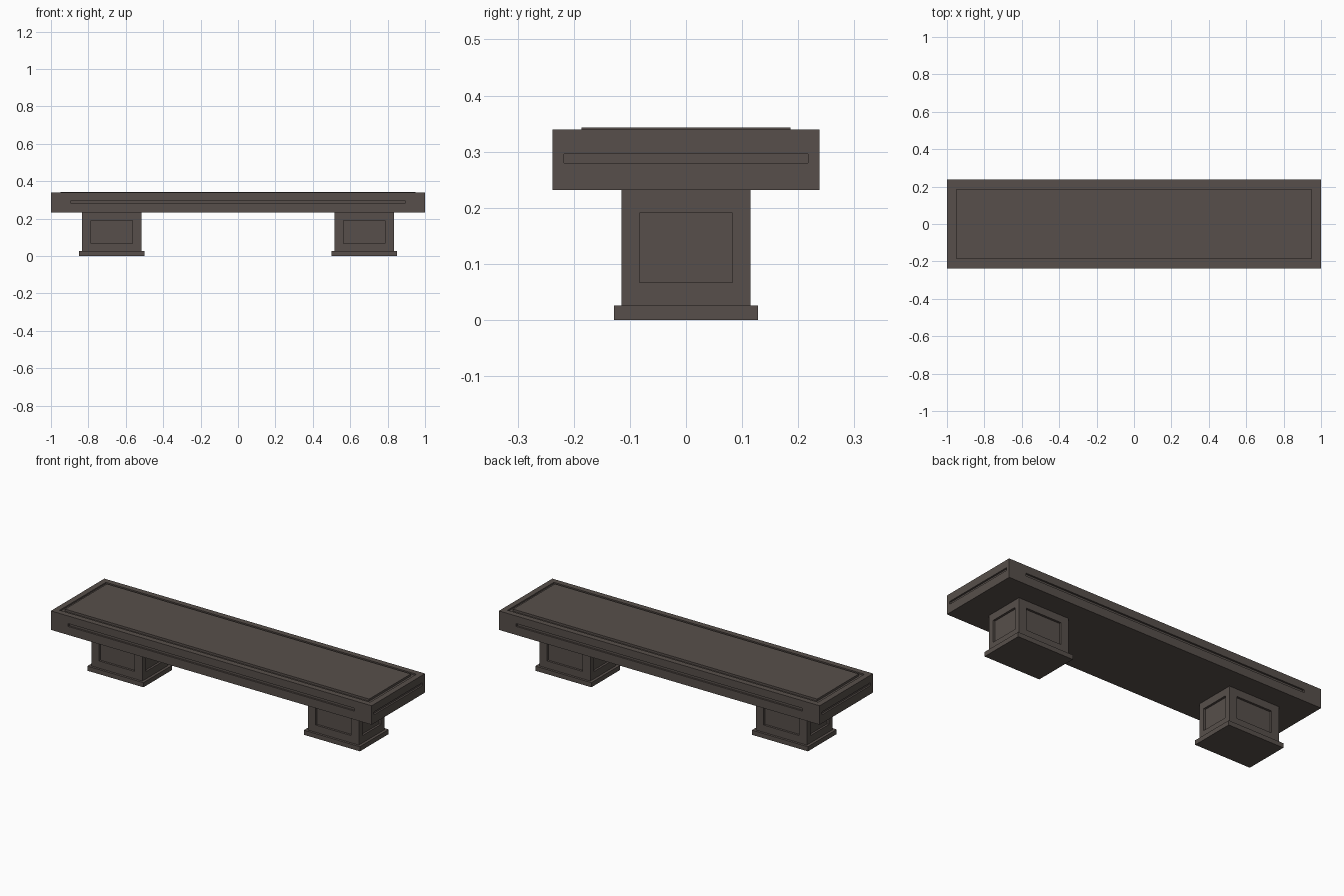
import bpy, bmesh
from mathutils import Vector

if "Cube" in bpy.data.objects:
    bpy.data.objects.remove(bpy.data.objects["Cube"])

stone = bpy.data.materials.new("dark brown stone")
stone.diffuse_color = (0.095, 0.078, 0.069, 1)
stone.use_nodes = True
stone.node_tree.nodes["Principled BSDF"].inputs["Base Color"].default_value = stone.diffuse_color


def inset_face(bm, direction, half, depth, centre=None):
    """Cut a rectangle of the given half sizes into the face pointing in direction, then sink it."""
    d = Vector(direction)
    bm.normal_update()
    face = max((f for f in bm.faces if f.normal.dot(d) > 0.99), key=lambda f: f.calc_area())
    mid = face.calc_center_median()
    bmesh.ops.inset_individual(bm, faces=[face], thickness=0.005, use_even_offset=True)
    push(bm, face, d, half, depth, mid, centre)
    return face


def push(bm, face, d, half, depth, mid, centre_z=None):
    for v in face.verts:
        for i in range(3):
            if abs(d[i]) < 0.5:
                c = centre_z if (i == 2 and centre_z is not None) else mid[i]
                v.co[i] = c + (half[i] if v.co[i] > mid[i] else -half[i])
    out = bmesh.ops.extrude_discrete_faces(bm, faces=[face])["faces"]
    bmesh.ops.translate(bm, verts=out[0].verts, vec=d * -depth)
    return out[0]


def box(lo, hi):
    bm = bmesh.new()
    bmesh.ops.create_cube(bm, size=1)
    lo, hi = Vector(lo), Vector(hi)
    for v in bm.verts:
        v.co = [lo[i] if v.co[i] < 0 else hi[i] for i in range(3)]
    return bm


def finish(bm, name):
    bmesh.ops.recalc_face_normals(bm, faces=bm.faces)
    mesh = bpy.data.meshes.new(name)
    bm.to_mesh(mesh)
    bm.free()
    mesh.materials.append(stone)
    bpy.context.collection.objects.link(bpy.data.objects.new(name, mesh))


SIDES = [(1, 0, 0), (-1, 0, 0), (0, 1, 0), (0, -1, 0)]

# Seat slab with a long slot on every side and a groove round the top
bm = box((-1, -0.238, 0.232), (1, 0.238, 0.339))
for s in SIDES:
    inset_face(bm, s, (0.892, 0.217, 0.008), 0.01, 0.288)
inset_face(bm, (0, 0, 1), (0.968, 0.206, 0), 0.008)
finish(bm, "seat_slab")

# Raised seat panel standing in the groove
finish(box((-0.948, -0.186, 0.325), (0.948, 0.186, 0.343)), "seat_panel")

# Two pedestals with recessed panels, each on a plinth
for side, x in (("left", -0.675), ("right", 0.675)):
    bm = box((x - 0.159, -0.115, 0.02), (x + 0.159, 0.115, 0.236))
    for s in SIDES:
        inset_face(bm, s, (0.111, 0.083, 0.062), 0.012, 0.129)
    finish(bm, side + "_pedestal")
    finish(box((x - 0.175, -0.128, 0), (x + 0.175, 0.128, 0.026)), side + "_plinth")
